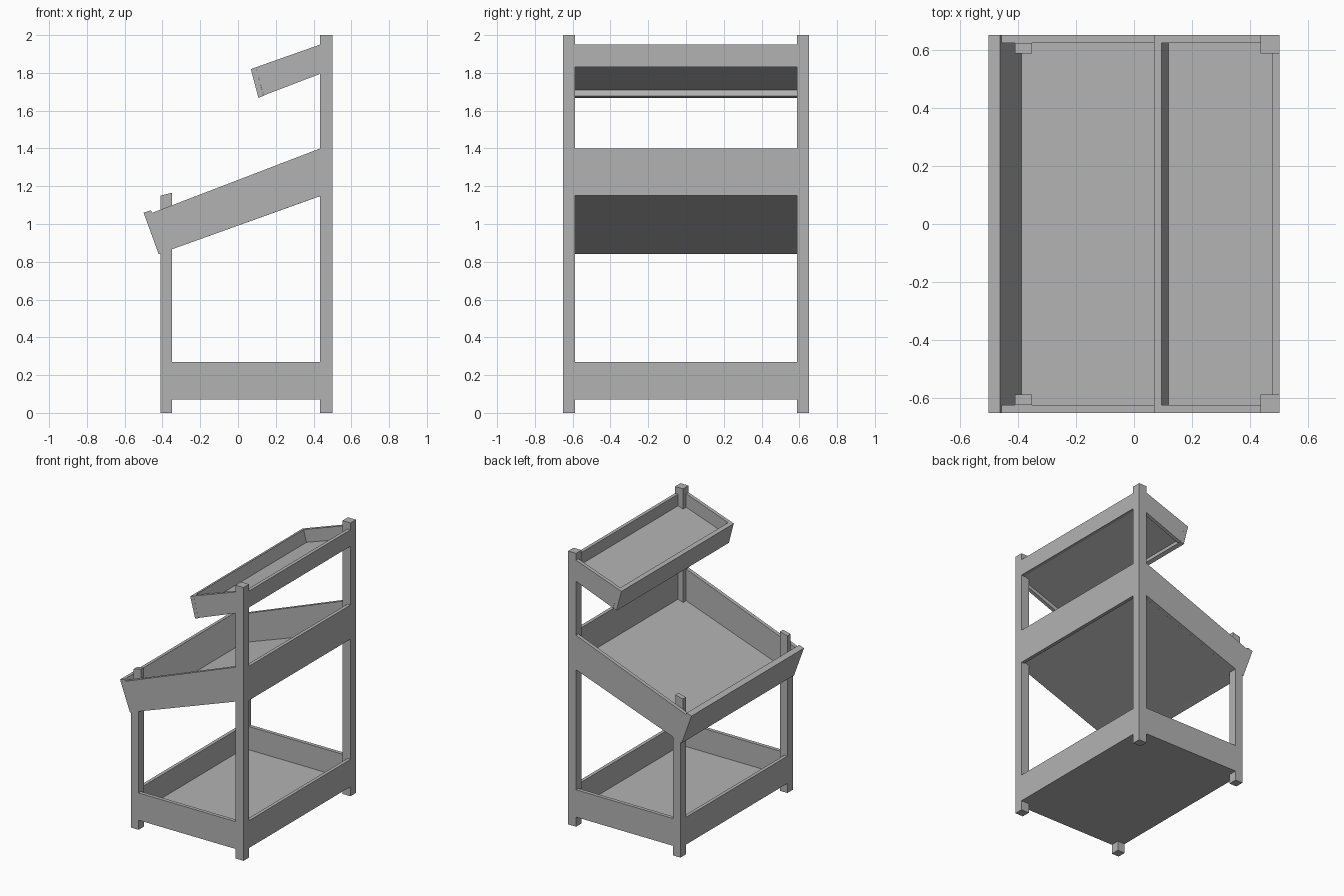
import bpy

cube = bpy.data.objects.get("Cube")
if cube:
    bpy.data.objects.remove(cube, do_unlink=True)

grey = bpy.data.materials.new("plain grey")
grey.use_nodes = True
COLOR = (0.45, 0.45, 0.45, 1)
grey.diffuse_color = COLOR
grey.node_tree.nodes["Principled BSDF"].inputs["Base Color"].default_value = COLOR

# Shared depths: outer face, inner face of side boards, inner face of posts
OUT, BOARD, POST = 0.65, 0.623, 0.587
BACK, BACK_IN, BACK_POST = 0.5, 0.475, 0.435
FRONT, FRONT_IN, FRONT_POST = -0.41, -0.385, -0.35


def prism(name, profile, y0, y1):
    """Extrude an x-z profile between two depths."""
    n = len(profile)
    verts = [(x, y, z) for y in (y0, y1) for x, z in profile]
    faces = [tuple(range(n)), tuple(reversed(range(n, 2 * n)))]
    faces += [(i, i + n, (i + 1) % n + n, (i + 1) % n) for i in range(n)]
    mesh = bpy.data.meshes.new(name)
    mesh.from_pydata(verts, [], faces)
    mesh.materials.append(grey)
    obj = bpy.data.objects.new(name, mesh)
    bpy.context.collection.objects.link(obj)
    # Make all normals point outward
    import bmesh
    bm = bmesh.new()
    bm.from_mesh(mesh)
    bmesh.ops.recalc_face_normals(bm, faces=bm.faces)
    bm.to_mesh(mesh)
    bm.free()
    return obj


def rect(x0, x1, z0, z1):
    return [(x0, z0), (x1, z0), (x1, z1), (x0, z1)]


def pair(name, profile, y0, y1):
    """Same part on both sides."""
    prism("left_" + name, profile, y0, y1)
    prism("right_" + name, profile, -y1, -y0)


def across(name, profile, half):
    prism(name, profile, -half, half)


# Posts; the front ones narrow where they rise inside the middle tray
pair("back_post", rect(BACK_POST, BACK, 0, 2), POST, OUT)
pair("front_post", [(FRONT, 0), (FRONT_POST, 0), (FRONT_POST, 0.866), (FRONT, 0.844)], POST, OUT)
pair("front_post_top", [(FRONT, 0.85), (FRONT_POST, 0.87), (FRONT_POST, 1.165), (FRONT, 1.15)], POST, BOARD)

# Bottom box
pair("bottom_side", rect(FRONT_POST, BACK_POST, 0.07, 0.27), BOARD, OUT)
across("bottom_back", rect(BACK_IN, BACK, 0.07, 0.27), POST)
across("bottom_front", rect(FRONT, FRONT_IN, 0.07, 0.27), POST)
across("bottom_floor", rect(FRONT_IN, BACK_IN, 0.07, 0.10), BOARD)

# Middle sloping tray
pair("middle_side", [(-0.38, 0.855), (BACK_POST, 1.148), (BACK_POST, 1.40), (-0.457, 1.058)], BOARD, OUT)
across("middle_front", [(-0.42, 0.84), (-0.38, 0.855), (-0.461, 1.073), (-0.5, 1.06)], OUT)
across("middle_back", rect(BACK_IN, BACK, 1.15, 1.40), POST)
across("middle_floor", [(-0.38, 0.855), (BACK_IN, 1.162), (BACK_IN, 1.182), (-0.387, 0.875)], BOARD)

# Upper sloping tray, with its floor raised above the lower board edges
pair("upper_side", [(0.135, 1.68), (BACK_POST, 1.795), (BACK_POST, 1.95), (0.095, 1.83)], BOARD, OUT)
across("upper_front", [(0.108, 1.668), (0.135, 1.678), (0.095, 1.83), (0.068, 1.82)], OUT)
across("upper_back", rect(BACK_IN, BACK, 1.83, 1.95), POST)
across("upper_floor", [(0.126, 1.71), (BACK_IN, 1.833), (BACK_IN, 1.865), (0.117, 1.742)], BOARD)
